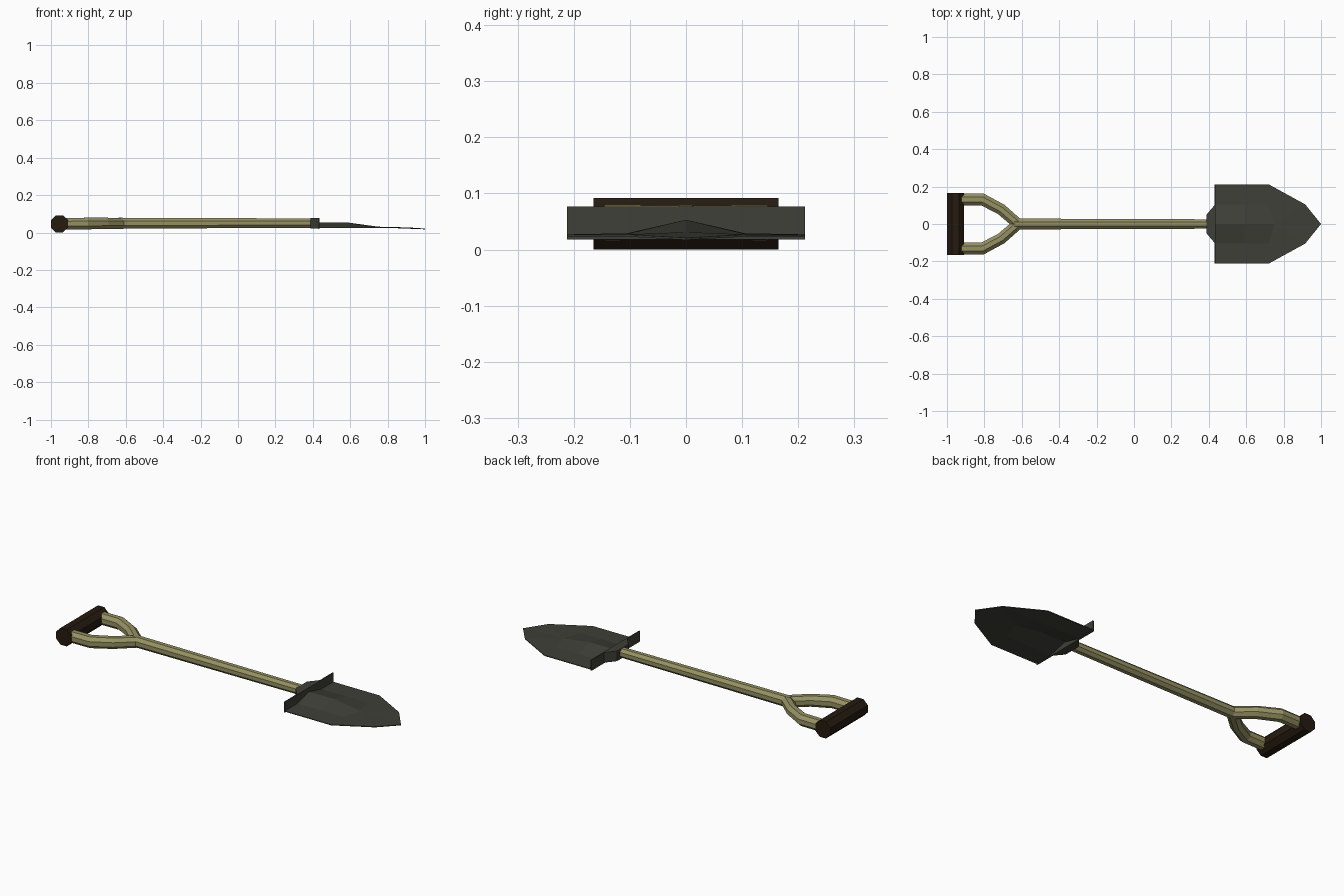
import bpy, math
from mathutils import Vector

if "Cube" in bpy.data.objects:
    bpy.data.objects.remove(bpy.data.objects["Cube"])


def material(name, rgb):
    m = bpy.data.materials.new(name)
    m.diffuse_color = (*rgb, 1)
    m.use_nodes = True
    m.node_tree.nodes["Principled BSDF"].inputs["Base Color"].default_value = m.diffuse_color
    return m


WOOD = material("wood", (0.30, 0.28, 0.125))
METAL = material("dark_metal", (0.05, 0.05, 0.04))
GRIP = material("dark_grip", (0.018, 0.011, 0.005))


def make(name, verts, faces, mat):
    me = bpy.data.meshes.new(name)
    me.from_pydata(verts, [], faces)
    me.update()
    me.materials.append(mat)
    ob = bpy.data.objects.new(name, me)
    bpy.context.collection.objects.link(ob)
    return ob


def tube(name, path, mat, sides=8):
    """Mitred faceted tube; path points are (x, y, z, apothem) in a level plane."""
    pts = [Vector(p[:3]) for p in path]
    verts, faces = [], []
    for i, p in enumerate(pts):
        a = (p - pts[i - 1]).normalized() if i else (pts[1] - p).normalized()
        b = (pts[i + 1] - p).normalized() if i < len(pts) - 1 else a
        t = (a + b).normalized()
        side = Vector((-t.y, t.x, 0)) / max(t.dot(a), 0.5)
        r = path[i][3] / math.cos(math.pi / sides)
        for k in range(sides):
            w = 2 * math.pi * (k + 0.5) / sides
            verts.append(p + side * r * math.cos(w) + Vector((0, 0, r * math.sin(w))))
    for i in range(len(pts) - 1):
        for k in range(sides):
            n = (k + 1) % sides
            o = i * sides
            faces.append((o + k, o + n, o + sides + n, o + sides + k))
    faces.append(tuple(reversed(range(sides))))
    faces.append(tuple(range((len(pts) - 1) * sides, len(pts) * sides)))
    return make(name, verts, [f[::-1] for f in faces], mat)


# Cross grip
tube("cross_grip", [(-0.955, -0.165, 0.046, 0.046), (-0.955, 0.165, 0.046, 0.046)], GRIP)

# Shaft and forked arms
tube("shaft", [(-0.64, 0, 0.05, 0.029), (0.43, 0, 0.05, 0.025)], WOOD)
for s, label in ((1, "left"), (-1, "right")):
    tube("fork_arm_" + label,
         [(-0.62, 0, 0.049, 0.029), (-0.71, 0.078 * s, 0.049, 0.030),
          (-0.81, 0.131 * s, 0.048, 0.031), (-0.94, 0.131 * s, 0.047, 0.031)], WOOD)

# Flared socket where the shaft meets the blade
outline = [(0.388, -0.05), (0.434, -0.105), (0.434, 0.105), (0.388, 0.05)]
verts = [(x, y, z) for z in (0.021, 0.077) for x, y in outline]
make("socket", verts, [(3, 2, 1, 0), (4, 5, 6, 7)] +
     [(k, (k + 1) % 4, 4 + (k + 1) % 4, 4 + k) for k in range(4)], METAL)

# Upright foot plate
make("foot_plate",
     [(x, y, z) for x in (0.431, 0.437) for y in (-0.212, 0.212) for z in (0.018, 0.077)],
     [(0, 1, 3, 2), (4, 6, 7, 5), (0, 4, 5, 1), (2, 3, 7, 6), (0, 2, 6, 4), (1, 5, 7, 3)],
     METAL)

# Blade: rows of half-sections (centre, middle, edge) mirrored across y
rows = [[(0.434, 0, 0.053), (0.434, 0.105, 0.027), (0.434, 0.212, 0.027)],
        [(0.59, 0, 0.053), (0.59, 0.105, 0.029), (0.59, 0.212, 0.027)],
        [(0.75, 0, 0.031), (0.72, 0.105, 0.028), (0.72, 0.212, 0.027)]]
verts = [p for row in rows for p in row] + [(0.915, 0.105, 0.027), (1.0, 0, 0.021)]
faces = [(r * 3 + c, r * 3 + c + 3, r * 3 + c + 4, r * 3 + c + 1)
         for r in range(2) for c in range(2)]
faces += [(7, 9, 8), (6, 9, 7), (6, 10, 9)]
blade = make("blade", verts, faces, METAL)
mirror = blade.modifiers.new("mirror", 'MIRROR')
mirror.use_axis = (False, True, False)
thick = blade.modifiers.new("thickness", 'SOLIDIFY')
thick.thickness = 0.004
thick.offset = -1
